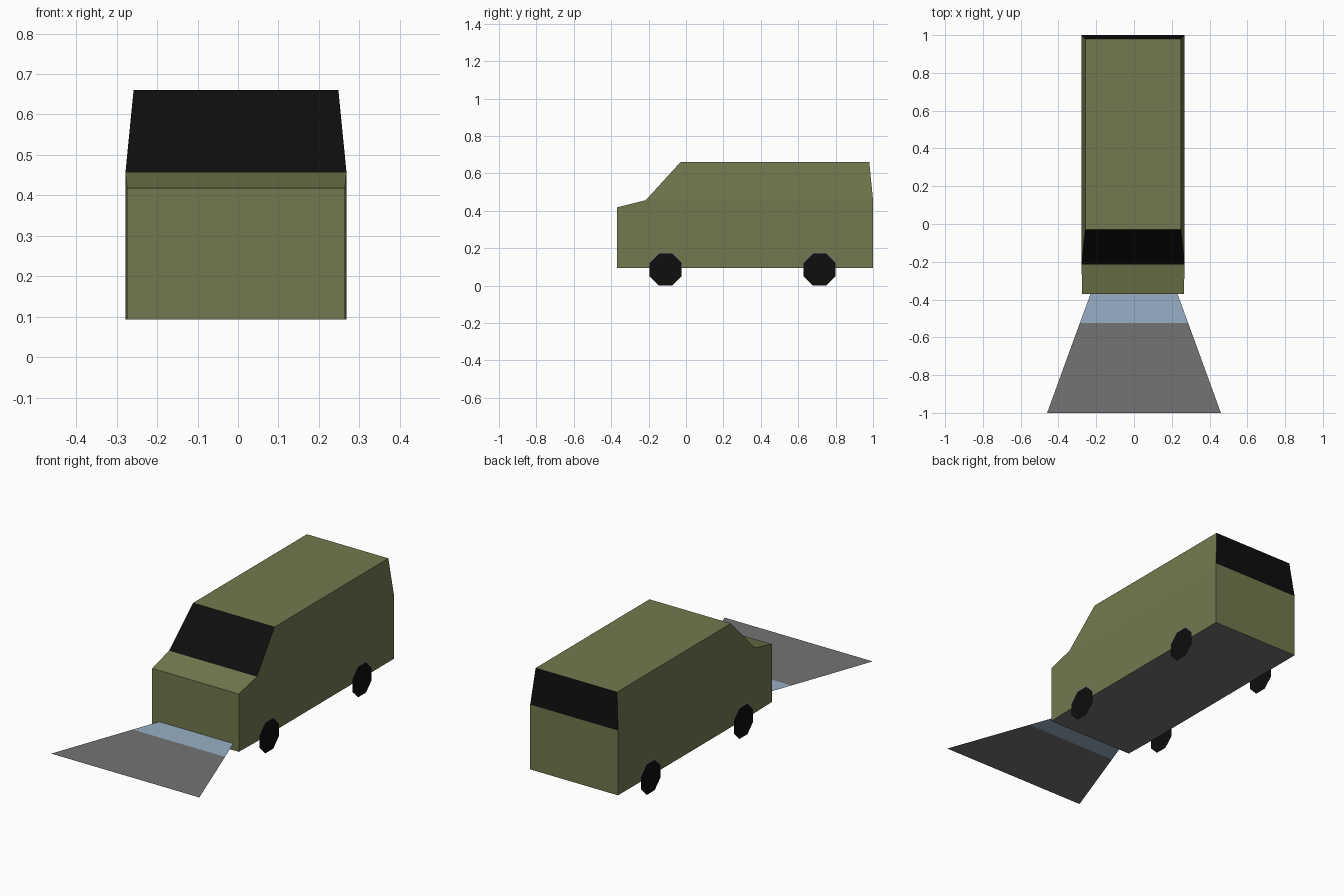
import bpy, bmesh, math

if "Cube" in bpy.data.objects:
    bpy.data.objects.remove(bpy.data.objects["Cube"])


def material(name, rgb):
    # sRGB 0-255 to linear viewport colour
    m = bpy.data.materials.new(name)
    lin = [((c / 255 + 0.055) / 1.055) ** 2.4 if c > 10 else c / 255 / 12.92 for c in rgb]
    m.diffuse_color = (*lin, 1)
    m.use_nodes = True
    m.node_tree.nodes["Principled BSDF"].inputs["Base Color"].default_value = m.diffuse_color
    return m


OLIVE = material("olive_paint", (114, 121, 78))
BLACK = material("black", (14, 14, 14))
GREY = material("grey", (116, 116, 116))
BLUE = material("pale_blue", (153, 175, 196))

CX = -0.005      # the van sits slightly off the centre line


def make(name, verts, faces, mats, rule=None, solid=False):
    bm = bmesh.new()
    vs = [bm.verts.new(v) for v in verts]
    for i, f in enumerate(faces):
        face = bm.faces.new([vs[k] for k in f])
        face.material_index = rule(i) if rule else 0
    if solid:
        bmesh.ops.recalc_face_normals(bm, faces=bm.faces)
    else:
        bm.normal_update()
    me = bpy.data.meshes.new(name)
    bm.to_mesh(me)
    bm.free()
    for m in mats:
        me.materials.append(m)
    ob = bpy.data.objects.new(name, me)
    bpy.context.collection.objects.link(ob)
    return ob


# Van body: side profile as (y, z, half width), running up the front and over
profile = [(-0.37, 0.093, 0.269), (-0.37, 0.418, 0.269), (-0.215, 0.457, 0.273),
           (-0.03, 0.66, 0.253), (0.98, 0.66, 0.253), (1.0, 0.457, 0.273),
           (1.0, 0.093, 0.273), (-0.215, 0.093, 0.273)]
n = len(profile)
verts = [(CX + s * w, y, z) for s in (-1, 1) for y, z, w in profile]
strips = [(i, (i + 1) % n, (i + 1) % n + n, i + n) for i in range(n)]
side = [(0, 1, 2, 7), (7, 2, 5, 6), (2, 3, 4, 5)]
sides = [tuple(k + off for k in f) for off in (0, n) for f in side]
# strips 2 and 4 are windscreen and rear window, 6 and 7 the underside
paint = {2: 1, 4: 1, 6: 2, 7: 2}
make("van_body", verts, strips + sides, [OLIVE, BLACK, GREY],
     lambda i: paint.get(i, 0), solid=True)


# Wheels: flat octagonal discs, with a thin grey arch plate behind each
def octagon(x, y, z, apothem, direction):
    r = apothem / math.cos(math.pi / 8)
    angles = [direction * (math.pi / 8 + k * math.pi / 4) for k in range(8)]
    return [(x, y + r * math.cos(a), z + r * math.sin(a)) for a in angles]


for s, sname in ((-1, "left"), (1, "right")):
    for y, yname in ((-0.109, "front"), (0.714, "rear")):
        make(f"{yname}_{sname}_wheel", octagon(CX + s * 0.2755, y, 0.0855, 0.0855, s),
             [range(8)], [BLACK])
        arch = [(x, py, max(pz, 0.094))
                for x, py, pz in octagon(CX + s * 0.274, y, 0.089, 0.088, s)]
        ring = [p for p in arch if p[2] > 0.0945]
        ring += [(ring[-1][0], ring[-1][1], 0.094), (ring[0][0], ring[0][1], 0.094)]
        make(f"{yname}_{sname}_arch", ring, [range(len(ring))], [GREY])

# Flat light patch in front of the van: pale blue band, then grey
rows = [(-0.37, 0.23), (-0.525, 0.287), (-1.0, 0.46)]
verts = [(s * w, y, 0.13) for y, w in rows for s in (-1, 1)]
make("ground_patch", verts, [(0, 2, 3, 1), (2, 4, 5, 3)], [BLUE, GREY], lambda i: i)
